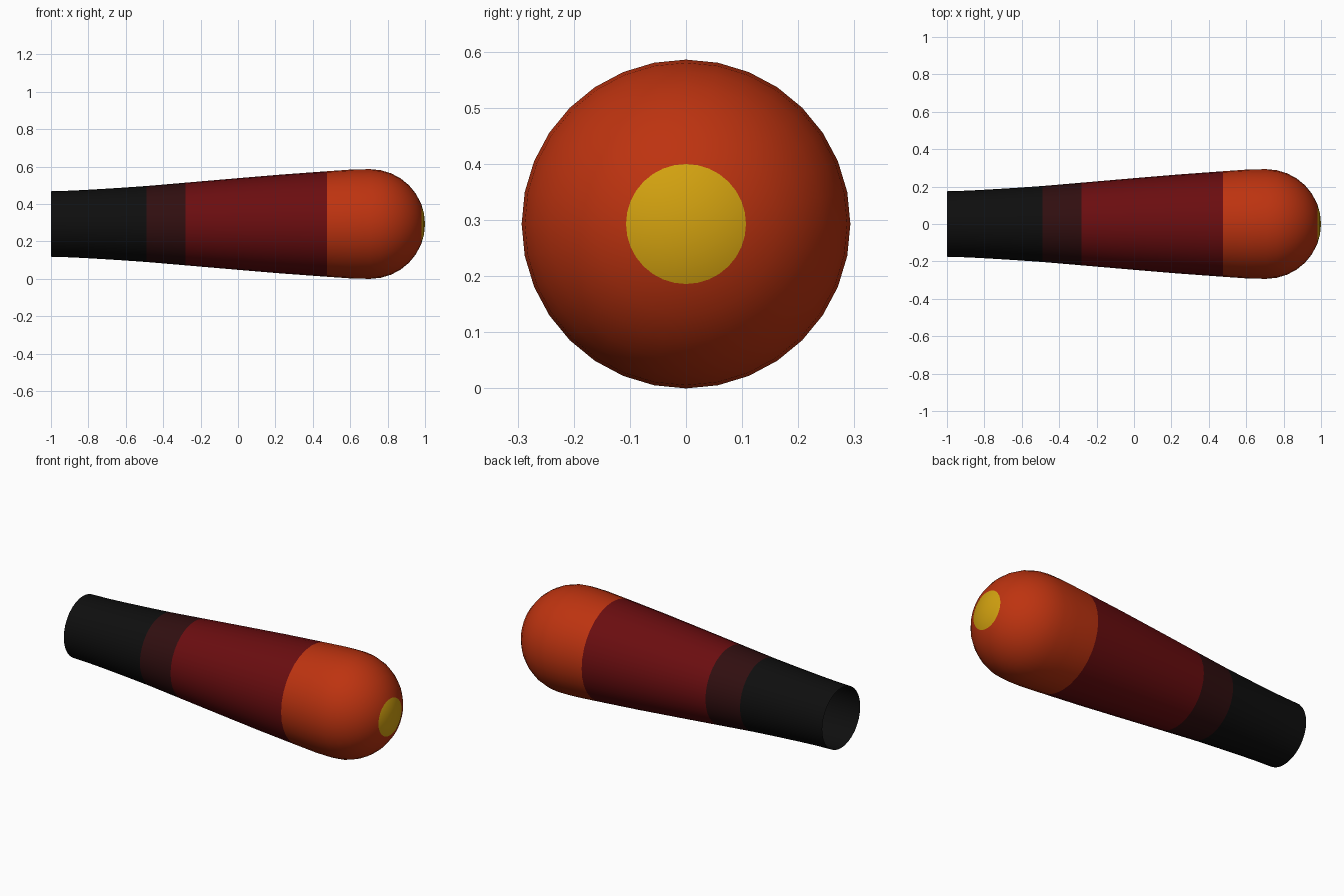
import bpy, bmesh
from math import sin, cos, pi, radians
from mathutils import Vector

if "Cube" in bpy.data.objects:
    bpy.data.objects.remove(bpy.data.objects["Cube"], do_unlink=True)

SIDES = 32
RADIUS = 0.293            # widest radius, also the dome radius
DOME_X = 1 - RADIUS       # centre of the dome


def make_material(name, color):
    mat = bpy.data.materials.new(name)
    mat.use_nodes = True
    mat.diffuse_color = (*color, 1)
    bsdf = mat.node_tree.nodes["Principled BSDF"]
    bsdf.inputs["Base Color"].default_value = (*color, 1)
    bsdf.inputs["Roughness"].default_value = 0.8
    return mat


# Colour bands along the body: name, colour, where the band ends in x
BANDS = [
    ("black", (0.0045, 0.0045, 0.0045), -0.49),
    ("dark brown", (0.03, 0.0045, 0.005), -0.28),
    ("dark red", (0.145, 0.004, 0.005), 0.475),
    ("orange", (0.51, 0.033, 0.005), DOME_X + RADIUS * cos(radians(21.4))),
    ("yellow", (0.65, 0.36, 0.005), 2),
]

# Profile from the open narrow end, along the flare, around the dome to the tip
profile = [(-1, 0.175), (-0.9, 0.178), (-0.8, 0.183), (-0.65, 0.192), (-0.49, 0.203),
           (-0.28, 0.221), (0, 0.245), (0.24, 0.265), (0.475, 0.282), (0.62, 0.292)]
for angle in (90, 78.75, 67.5, 56.25, 45, 33.75, 21.4, 11, 0):
    a = radians(angle)
    profile.append((DOME_X + RADIUS * cos(a), RADIUS * sin(a)))

# Revolve the profile around the x axis
bm = bmesh.new()
axis_z = RADIUS
verts = [bm.verts.new((x, 0, axis_z + r)) for x, r in profile]
edges = [bm.edges.new(pair) for pair in zip(verts, verts[1:])]
bmesh.ops.spin(bm, geom=verts + edges, cent=(0, 0, axis_z), axis=(1, 0, 0),
               angle=2 * pi, steps=SIDES)
bmesh.ops.remove_doubles(bm, verts=bm.verts, dist=0.0005)

# Face outward and colour each face by its place along the body
for face in bm.faces:
    centre = face.calc_center_median()
    face.normal_update()
    if face.normal.dot(centre - Vector((min(centre.x, DOME_X), 0, axis_z))) < 0:
        face.normal_flip()
    face.material_index = next(i for i, band in enumerate(BANDS) if centre.x < band[2])
    face.smooth = True

mesh = bpy.data.meshes.new("rounded_body")
bm.to_mesh(mesh)
bm.free()
for name, color, _ in BANDS:
    mesh.materials.append(make_material(name, color))
body = bpy.data.objects.new("rounded_body", mesh)
bpy.context.collection.objects.link(body)
